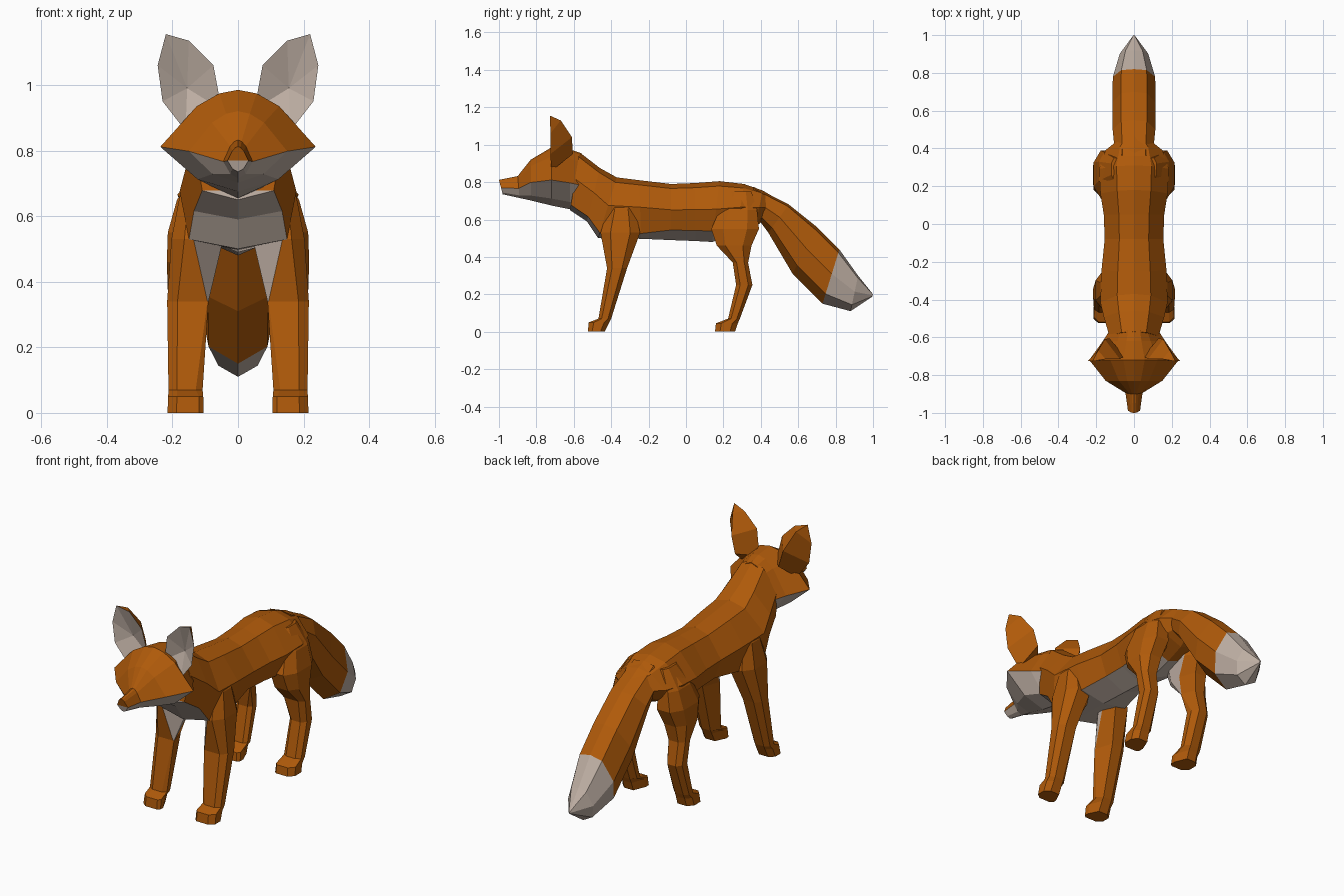
import bpy
import bmesh

default_cube = bpy.data.objects.get("Cube")
if default_cube:
    bpy.data.objects.remove(default_cube, do_unlink=True)


def make_material(name, colour):
    material = bpy.data.materials.new(name)
    material.use_nodes = True
    material.diffuse_color = colour
    material.node_tree.nodes["Principled BSDF"].inputs["Base Color"].default_value = colour
    return material


MATERIALS = [make_material("orange_fur", (0.43, 0.102, 0.003, 1)),
             make_material("pale_fur", (0.52, 0.43, 0.37, 1))]
ORANGE, PALE = 0, 1


def finish(name, bm, mirrored=False):
    """Turn a bmesh into a flat shaded object, mirrored over x if asked."""
    bmesh.ops.recalc_face_normals(bm, faces=bm.faces[:])
    mesh = bpy.data.meshes.new(name)
    bm.to_mesh(mesh)
    bm.free()
    for material in MATERIALS:
        mesh.materials.append(material)
    obj = bpy.data.objects.new(name, mesh)
    bpy.context.scene.collection.objects.link(obj)
    if mirrored:
        modifier = obj.modifiers.new("mirror", "MIRROR")
        modifier.use_mirror_merge = False


def loft(name, rings, is_pale, mirrored=False):
    """Skin equal rings; is_pale(segment, strip) picks the colour."""
    bm = bmesh.new()
    loops = [[bm.verts.new(point) for point in ring] for ring in rings]
    count = len(loops[0])

    def add(corners, segment, strip):
        face = bm.faces.new(list(dict.fromkeys(corners)))
        face.material_index = PALE if is_pale(segment, strip) else ORANGE

    for segment, (a, b) in enumerate(zip(loops, loops[1:])):
        for i in range(count):
            j = (i + 1) % count
            add((a[i], a[j], b[j], b[i]), segment, i)
    # Caps are cut into level strips so they can share the colour rule
    for ring, segment in ((loops[0], 0), (loops[-1], len(loops) - 2)):
        for i in range(count // 2):
            add((ring[-i], ring[i], ring[i + 1], ring[-i - 1]), segment, i)
    finish(name, bm, mirrored)


def spine_rings(sections, profile):
    """Symmetric rings from (top y, top z, bottom y, bottom z, half width)."""
    rings = []
    for top_y, top_z, low_y, low_z, width in sections:
        half = [(width * w, top_y + (low_y - top_y) * t, top_z + (low_z - top_z) * t)
                for w, t in profile]
        rings.append(half + [(-x, y, z) for x, y, z in half[-2:0:-1]])
    return rings


def leg_rings(sections, chamfer=0.25):
    """Chamfered box rings from (z, front y, back y, inner x, outer x, inner share).

    The inner share sizes the inner front facet and narrows the inner face.
    """
    rings = []
    for z, y0, y1, x0, x1, share in sections:
        dx, dy = (x1 - x0) * chamfer, (y1 - y0) * chamfer
        outline = [(x0 + dx * share, y0), (x1 - dx, y0), (x1, y0 + dy), (x1, y1 - dy),
                   (x1 - dx, y1), (x0 + dx, y1),
                   (x0, y0 + (y1 - y0 - dy) * min(share, 1)), (x0, y0 + dy * share)]
        rings.append([(x, y, z) for x, y in outline])
    return rings


# Half outlines as (width share, share of the way down)
CHEST_PROFILE = [(0, 0), (0.5, 0.08), (1, 0.46), (0.84, 0.91), (0, 1)]
BODY_PROFILE = [(0, 0), (0.5, 0.08), (1, 0.46), (0.75, 0.82), (0, 1)]
HEAD_PROFILE = [(0, 0), (0.24, 0.035), (0.53, 0.16), (1, 0.56), (0.52, 0.88), (0, 1)]
TAIL_PROFILE = [(0, 0), (0.6, 0.06), (1, 0.45), (0.8, 0.82), (0, 1)]

# Neck, chest, belly and rump
chest = [(-0.57, 0.96, -0.62, 0.65, 0.13),
         (-0.46, 0.875, -0.53, 0.59, 0.16),
         (-0.37, 0.825, -0.47, 0.50, 0.178),
         (-0.25, 0.81, -0.24, 0.497, 0.172)]
trunk = [(-0.08, 0.79, -0.08, 0.49, 0.155),
         (0.05, 0.795, 0.05, 0.485, 0.16),
         (0.18, 0.805, 0.14, 0.48, 0.178),
         (0.31, 0.79, 0.27, 0.52, 0.185),
         (0.41, 0.755, 0.37, 0.56, 0.15),
         (0.47, 0.72, 0.42, 0.60, 0.08)]
loft("body", spine_rings(chest, CHEST_PROFILE) + spine_rings(trunk, BODY_PROFILE),
     lambda segment, strip: segment < 7 and strip in (3, 4))

# Head with pale muzzle underside and cheeks
head = [(-1.0, 0.812, -0.98, 0.735, 0.032),
        (-0.90, 0.832, -0.89, 0.715, 0.045),
        (-0.83, 0.92, -0.83, 0.702, 0.15),
        (-0.72, 0.985, -0.72, 0.675, 0.237),
        (-0.62, 0.975, -0.62, 0.655, 0.165),
        (-0.56, 0.955, -0.57, 0.65, 0.13)]
loft("head", spine_rings(head, HEAD_PROFILE),
     lambda segment, strip: 3 <= strip <= 6)

# Tail with pale tip
tail = [(0.36, 0.775, 0.38, 0.61, 0.10),
        (0.55, 0.68, 0.44, 0.53, 0.113),
        (0.70, 0.56, 0.57, 0.31, 0.115),
        (0.82, 0.44, 0.73, 0.15, 0.112),
        (0.92, 0.30, 0.88, 0.11, 0.075),
        (1.0, 0.20, 0.995, 0.187, 0.004)]
loft("tail", spine_rings(tail, TAIL_PROFILE),
     lambda segment, strip: segment >= 3)

# Front legs with pale wedges on the upper inner faces
front_leg = [(0.74, -0.39, -0.31, 0.07, 0.12, 1),
             (0.66, -0.415, -0.275, 0.07, 0.178, 1),
             (0.53, -0.457, -0.245, 0.045, 0.203, 2.3),
             (0.34, -0.422, -0.315, 0.09, 0.216, 0.1),
             (0.07, -0.468, -0.40, 0.108, 0.212, 0.8),
             (0.05, -0.52, -0.41, 0.106, 0.213, 0.5),
             (0, -0.525, -0.435, 0.105, 0.215, 0.5)]
loft("front_legs", leg_rings(front_leg),
     lambda segment, strip: segment < 3 and strip >= 6, mirrored=True)

# Hind legs with thigh, hock bend and pale inner wedges
hind_leg = [(0.75, 0.23, 0.35, 0.06, 0.12, 1),
            (0.65, 0.18, 0.38, 0.07, 0.186, 1),
            (0.55, 0.135, 0.39, 0.06, 0.214, 1),
            (0.46, 0.165, 0.35, 0.08, 0.217, 0.7),
            (0.37, 0.25, 0.332, 0.10, 0.214, 0.1),
            (0.25, 0.268, 0.355, 0.112, 0.21, 0.8),
            (0.07, 0.225, 0.288, 0.11, 0.21, 0.8),
            (0.045, 0.16, 0.277, 0.107, 0.212, 0.5),
            (0, 0.155, 0.262, 0.105, 0.214, 0.5)]
loft("hind_legs", leg_rings(hind_leg),
     lambda segment, strip: segment < 4 and strip >= 6, mirrored=True)

# Ears: shallow pale cup in front, orange back folded along a ridge
bm = bmesh.new()
inner_rim = [(0.05, -0.70, 0.925), (0.075, -0.715, 1.06), (0.15, -0.715, 1.135)]
outer_rim = [(0.16, -0.72, 0.86), (0.23, -0.725, 0.95), (0.245, -0.725, 1.06)]
back_ridge = [(0.13, -0.605, 0.95), (0.155, -0.61, 1.04), (0.19, -0.67, 1.13)]
inner, outer, ridge = [[bm.verts.new(point) for point in line]
                       for line in (inner_rim, outer_rim, back_ridge)]
tip = bm.verts.new((0.22, -0.727, 1.155))
hub = bm.verts.new((0.155, -0.675, 0.99))
edge = inner + [tip] + outer[::-1]
for i, vert in enumerate(edge):
    bm.faces.new((hub, vert, edge[i - 1])).material_index = PALE
for side in (inner, outer):
    for i in range(2):
        bm.faces.new((side[i], side[i + 1], ridge[i + 1], ridge[i]))
    bm.faces.new((side[2], tip, ridge[2]))
bm.faces.new((inner[0], ridge[0], outer[0]))
finish("ears", bm, mirrored=True)
